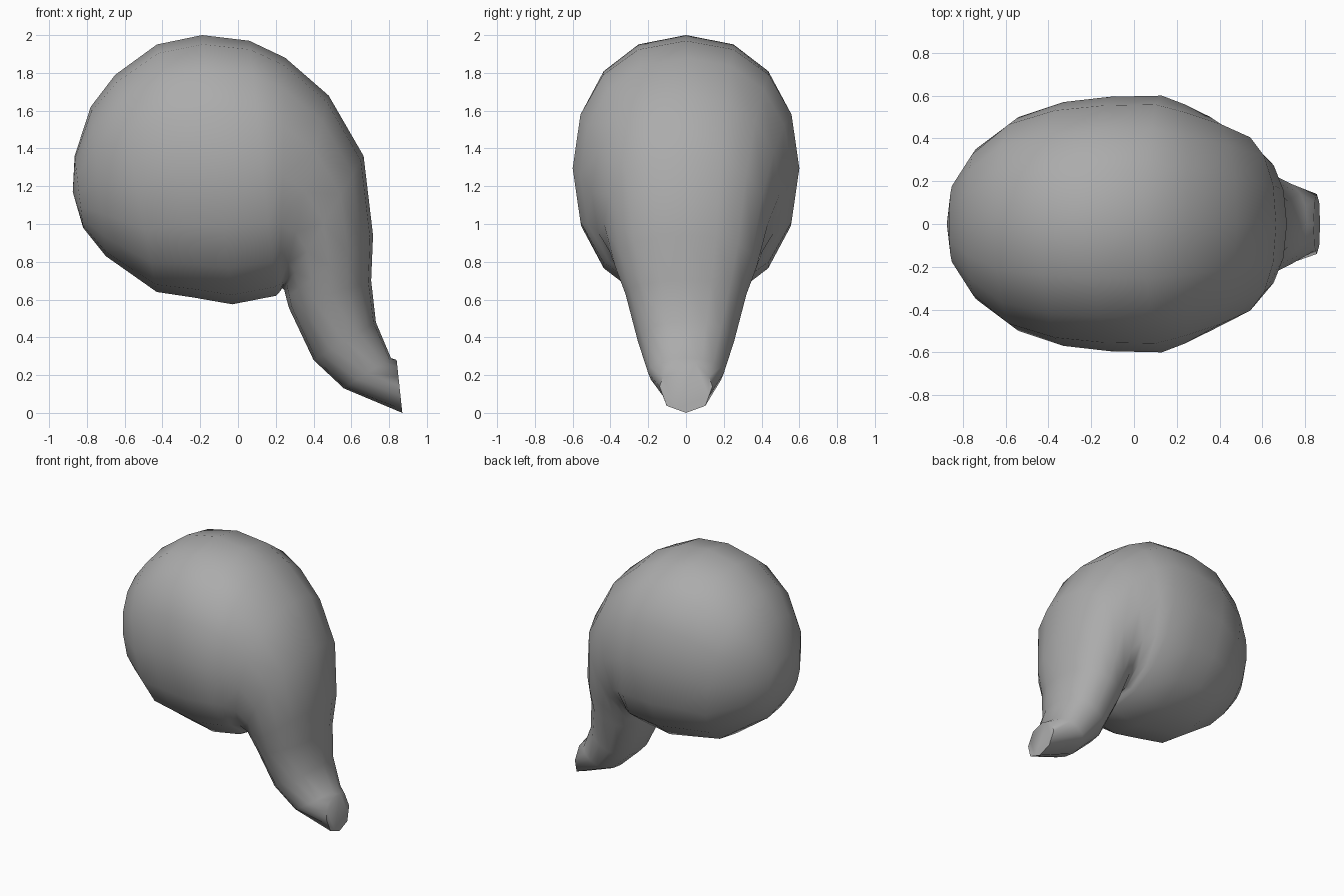
import bpy, bmesh, math
from mathutils import Vector

if "Cube" in bpy.data.objects:
    bpy.data.objects.remove(bpy.data.objects["Cube"])

SIDES = 16

# Cross-sections from the round rear to the spout tip:
# outer edge (x, z), inner edge (x, z), half width in y
sections = [
    (-0.865, 1.36, -0.82, 0.98, 0.19),
    (-0.78, 1.62, -0.70, 0.83, 0.35),
    (-0.65, 1.79, -0.43, 0.64, 0.50),
    (-0.43, 1.95, -0.23, 0.61, 0.57),
    (-0.19, 2.00, -0.03, 0.575, 0.595),
    (0.06, 1.97, 0.20, 0.62, 0.60),
    (0.25, 1.88, 0.22, 0.64, 0.56),
    (0.48, 1.68, 0.235, 0.66, 0.50),
    (0.665, 1.36, 0.245, 0.65, 0.435),
    (0.715, 0.94, 0.255, 0.61, 0.375),
    (0.705, 0.70, 0.27, 0.555, 0.32),
    (0.73, 0.48, 0.40, 0.28, 0.255),
    (0.81, 0.29, 0.56, 0.13, 0.20),
    (0.84, 0.28, 0.87, 0.00, 0.14),
]


def soft(v):
    # Slightly fuller than a plain ellipse
    return math.copysign(abs(v) ** 0.9, v) if abs(v) > 1e-6 else 0.0


bm = bmesh.new()
rings = []
for ox, oz, ix, iz, width in sections:
    outer, inner = Vector((ox, 0, oz)), Vector((ix, 0, iz))
    middle, half = (outer + inner) / 2, (outer - inner) / 2
    ring = []
    for k in range(SIDES):
        a = 2 * math.pi * k / SIDES
        ring.append(bm.verts.new(middle + half * soft(math.cos(a))
                                 + Vector((0, width * soft(math.sin(a)), 0))))
    rings.append(ring)

# The spout opening is eight-sided: flatten every other corner
tip = rings[-1]
for k in range(1, SIDES, 2):
    tip[k].co = (tip[k - 1].co + tip[(k + 1) % SIDES].co) / 2

# Skin between rings
for r, s in zip(rings, rings[1:]):
    for k in range(SIDES):
        n = (k + 1) % SIDES
        bm.faces.new((r[k], r[n], s[n], s[k]))

# Rounded rear and flat spout end
pole = bm.verts.new((-0.875, 0, 1.17))
for k in range(SIDES):
    bm.faces.new((pole, rings[0][(k + 1) % SIDES], rings[0][k]))
bm.faces.new(tip)
bmesh.ops.recalc_face_normals(bm, faces=bm.faces[:])

mesh = bpy.data.meshes.new("bulb_with_spout")
bm.to_mesh(mesh)
bm.free()
body = bpy.data.objects.new("bulb_with_spout", mesh)
bpy.context.collection.objects.link(body)

# Dark grey surface
grey = bpy.data.materials.new("dark_grey")
grey.diffuse_color = (0.41, 0.41, 0.41, 1)
grey.use_nodes = True
grey.node_tree.nodes["Principled BSDF"].inputs["Base Color"].default_value = grey.diffuse_color
mesh.materials.append(grey)

bpy.context.view_layer.objects.active = body
body.select_set(True)
bpy.ops.object.shade_smooth_by_angle(angle=math.radians(60))
